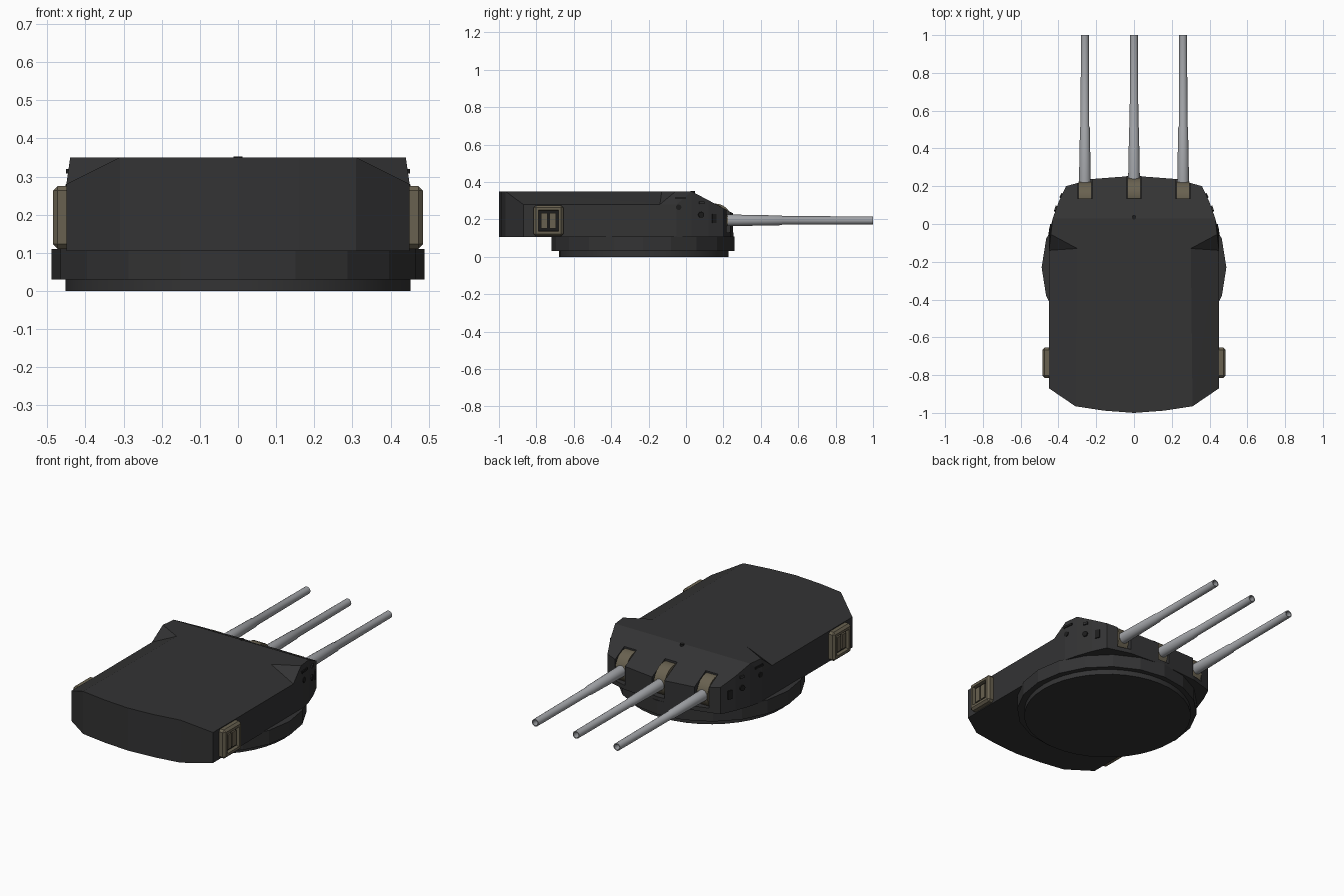
import bpy, bmesh, math
from mathutils import Matrix, Vector

old = bpy.data.objects.get("Cube")
if old:
    bpy.data.objects.remove(old, do_unlink=True)


def material(name, color):
    m = bpy.data.materials.new(name)
    m.use_nodes = True
    m.diffuse_color = (*color, 1)
    m.node_tree.nodes["Principled BSDF"].inputs["Base Color"].default_value = (*color, 1)
    return m


DARK = material("dark armour", (0.033, 0.033, 0.034))
BLACK = material("black recess", (0.012, 0.012, 0.012))
TAN = material("tan fittings", (0.14, 0.12, 0.08))
STEEL = material("gun steel", (0.36, 0.37, 0.39))


def finish(bm, name, mat, smooth=None):
    bmesh.ops.recalc_face_normals(bm, faces=bm.faces)
    me = bpy.data.meshes.new(name)
    bm.to_mesh(me)
    bm.free()
    me.materials.append(mat)
    ob = bpy.data.objects.new(name, me)
    bpy.context.collection.objects.link(ob)
    if smooth:
        bpy.ops.object.select_all(action='DESELECT')
        ob.select_set(True)
        bpy.context.view_layer.objects.active = ob
        bpy.ops.object.shade_smooth_by_angle(angle=math.radians(smooth))
    return ob


def hull(name, points, mat):
    """Convex solid from points given for the +x half."""
    bm = bmesh.new()
    for x, y, z in points:
        bm.verts.new((x, y, z))
        if x > 0:
            bm.verts.new((-x, y, z))
    res = bmesh.ops.convex_hull(bm, input=bm.verts)
    junk = [g for g in res["geom_interior"] + res["geom_unused"]
            if isinstance(g, bmesh.types.BMVert)]
    bmesh.ops.delete(bm, geom=list(set(junk)), context='VERTS')
    bmesh.ops.dissolve_limit(bm, angle_limit=0.01, verts=bm.verts, edges=bm.edges)
    return finish(bm, name, mat)


def box(name, loc, size, mat, turn=0, bevel=0):
    bm = bmesh.new()
    bmesh.ops.create_cube(bm, size=1)
    bmesh.ops.scale(bm, vec=size, verts=bm.verts)
    if bevel:
        bmesh.ops.bevel(bm, geom=bm.edges[:], offset=bevel, segments=1, affect='EDGES')
    bm.transform(Matrix.Translation(loc) @ Matrix.Rotation(turn, 4, 'Z'))
    return finish(bm, name, mat)


def cylinder(name, loc, radius, depth, axis, mat, sides=24, turn=0, smooth=30):
    bm = bmesh.new()
    bmesh.ops.create_cone(bm, cap_ends=True, segments=sides,
                          radius1=radius, radius2=radius, depth=depth)
    rot = Vector((0, 0, 1)).rotation_difference(Vector(axis)).to_matrix().to_4x4()
    bm.transform(Matrix.Translation(loc) @ Matrix.Rotation(turn, 4, 'Z') @ rot)
    return finish(bm, name, mat, smooth)


def lathe_y(name, profile, x, z, mat, sides=16):
    """Spin (radius, y) points about an axis along y."""
    bm = bmesh.new()
    rings = [[bm.verts.new((x + r * math.cos(a), y, z + r * math.sin(a)))
              for a in (math.tau * i / sides for i in range(sides))]
             for r, y in profile]
    for a, b in zip(rings, rings[1:]):
        for i in range(sides):
            j = (i + 1) % sides
            bm.faces.new((a[i], a[j], b[j], b[i]))
    bm.faces.new(rings[0])
    bm.faces.new(rings[-1])
    return finish(bm, name, mat, 35)


# Rotating base
BASE_Y = -0.23
cylinder("base_foot", (0, BASE_Y + 0.005, 0.018), 0.453, 0.036, (0, 0, 1), DARK, 40)
cylinder("base_ring", (0, BASE_Y, 0.07), 0.489, 0.08, (0, 0, 1), DARK, 20, smooth=15)

# Rear gunhouse with sloping roof edges
FLOOR, EAVE, ROOF = 0.105, 0.28, 0.35
rear = [(0, -1.0), (0.16, -0.988), (0.31, -0.965)]
shell = [(x, y, z) for x, y in rear for z in (FLOOR, ROOF)]
shell += [(0.45, y, z) for y in (-0.87, -0.06) for z in (FLOOR, EAVE)]
shell += [(0.30, -0.06, ROOF)]
hull("rear_gunhouse", shell, DARK)


# Front gunhouse with raised shoulders and sloping face plate
def face_z(y):
    return min(ROOF, ROOF - 0.53 * (y - 0.03))


plan = [(0.43, 0.03), (0.398, 0.12), (0.36, 0.2), (0.225, 0.238), (0, 0.255)]
nose = [(0.45, -0.14, FLOOR), (0.45, -0.14, EAVE), (0.30, -0.13, ROOF),
        (0.44, -0.055, ROOF), (0.45, -0.05, FLOOR), (0.45, -0.05, EAVE)]
nose += [(x, y, z) for x, y in plan for z in (FLOOR, face_z(y))]
front = hull("front_gunhouse", nose, DARK)

# Gun ports cut through the face plate
GUNS = (-0.26, 0, 0.26)
for gx in GUNS:
    cutter = box("port_cutter", (gx, 0.235, 0.265), (0.078, 0.2, 0.27), DARK)
    cutter.hide_render = True
    mod = front.modifiers.new("port", 'BOOLEAN')
    mod.operation = 'DIFFERENCE'
    mod.solver = 'EXACT'
    mod.object = cutter
    bpy.context.view_layer.update()
    cut = bpy.data.meshes.new_from_object(
        front.evaluated_get(bpy.context.evaluated_depsgraph_get()))
    front.modifiers.clear()
    front.data = cut
    bpy.data.objects.remove(cutter, do_unlink=True)

# Guns: rounded mantlet, stepped barrel, hollow muzzle
GUN_Z = 0.195
barrel = [(0.033, 0.16), (0.031, 0.24), (0.026, 0.51), (0.023, 0.515),
          (0.021, 1.0), (0.016, 1.0), (0.016, 0.93)]
for side, gx in zip(("right", "middle", "left"), GUNS):
    my = 0.155 if gx == 0 else 0.135
    cylinder(side + "_mantlet", (gx, my, GUN_Z), 0.09, 0.068, (1, 0, 0), TAN, 24)
    lathe_y(side + "_barrel", barrel, gx, GUN_Z, STEEL)
    cylinder(side + "_bore", (gx, 0.932, GUN_Z), 0.0155, 0.004, (0, 1, 0), BLACK, 16)

# Roof sight
cylinder("roof_sight", (0, 0.035, 0.346), 0.012, 0.014, (0, 0, 1), BLACK, 12)

# Fittings on both sides
for side, s in (("right", -1), ("left", 1)):
    # Rangefinder housing with recessed double shutters
    bm = bmesh.new()
    bmesh.ops.create_cube(bm, size=1)
    bmesh.ops.scale(bm, vec=(0.09, 0.16, 0.165), verts=bm.verts)
    bmesh.ops.bevel(bm, geom=bm.edges[:], offset=0.012, segments=1, affect='EDGES')
    outer = max(bm.faces, key=lambda f: f.calc_center_median().x * s)
    bmesh.ops.inset_individual(bm, faces=[outer], thickness=0.02)
    bmesh.ops.inset_individual(bm, faces=[outer], thickness=0.002, depth=-0.02)
    outer.material_index = 1
    bm.transform(Matrix.Translation((s * 0.44, -0.735, 0.193)))
    housing = finish(bm, side + "_rangefinder", TAN)
    housing.data.materials.append(BLACK)
    for k in (-1, 1):
        box(side + "_rangefinder_shutter", (s * 0.469, -0.735 + k * 0.022, 0.193),
            (0.016, 0.034, 0.085), TAN)

    # Sighting hood, vision ports and hatch
    box(side + "_sight_hood", (s * 0.441, -0.03, 0.314), (0.014, 0.06, 0.012), BLACK, s * 0.12)
    cylinder(side + "_rear_port", (s * 0.446, -0.04, 0.265), 0.015, 0.01, (1, 0, 0),
             BLACK, 12, s * 0.15)
    cylinder(side + "_front_port", (s * 0.413, 0.08, 0.225), 0.016, 0.014, (1, 0, 0),
             BLACK, 12, s * 0.34)
    box(side + "_side_hatch", (s * 0.384, 0.15, 0.205), (0.012, 0.026, 0.05), BLACK, s * 0.44)
    box(side + "_eave_bracket", (s * 0.412, 0.083, 0.29), (0.014, 0.026, 0.014), DARK, s * 0.34)
